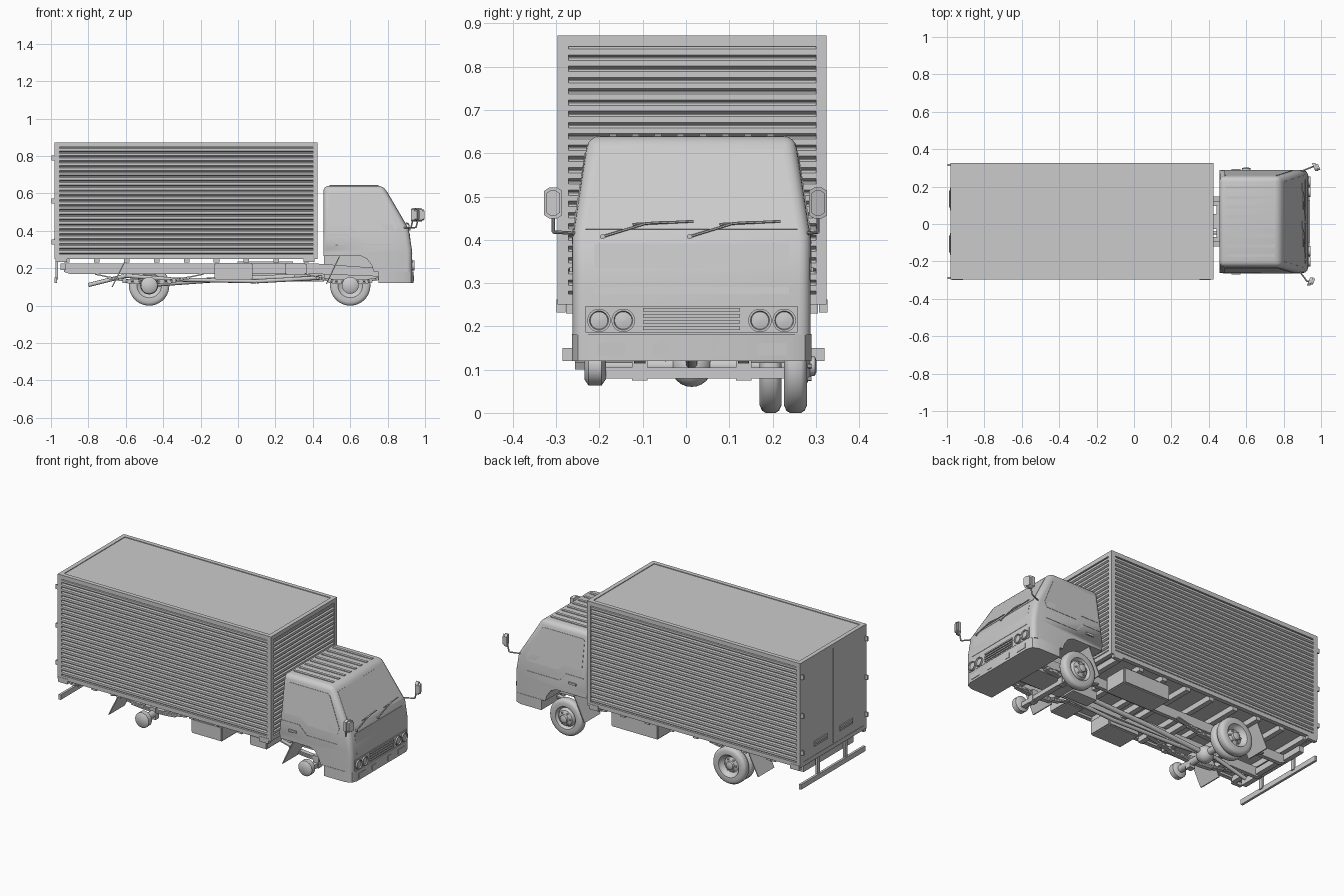
import bpy, bmesh
from math import sin, cos, pi, radians
from mathutils import Vector, Matrix

if "Cube" in bpy.data.objects:
    bpy.data.objects.remove(bpy.data.objects["Cube"])

Y0 = 0.013                       # truck centreline
SIDES = (-1, 1)


def slab(bm, pts, off):
    a = [bm.verts.new(p) for p in pts]
    b = [bm.verts.new(Vector(p) + Vector(off)) for p in pts]
    n = len(a)
    bm.faces.new(a[::-1])
    bm.faces.new(b)
    for i in range(n):
        bm.faces.new((a[i], a[(i + 1) % n], b[(i + 1) % n], b[i]))


def box(bm, x0, x1, y0, y1, z0, z1):
    slab(bm, [(x0, y0, z0), (x1, y0, z0), (x1, y1, z0), (x0, y1, z0)], (0, 0, z1 - z0))


def rod(bm, path, r, n=8):
    for p, q in zip(path, path[1:]):
        p, q = Vector(p), Vector(q)
        m = Matrix.Translation((p + q) / 2) @ (q - p).to_track_quat('Z', 'Y').to_matrix().to_4x4()
        bmesh.ops.create_cone(bm, cap_ends=True, segments=n, radius1=r, radius2=r,
                              depth=(q - p).length, matrix=m)


def lathe(bm, prof, c, axis, n=32):
    rings = []
    for r, h in prof:
        ring = []
        for i in range(n):
            u, v = r * cos(2 * pi * i / n), r * sin(2 * pi * i / n)
            ring.append(bm.verts.new(Vector(c) + Vector((h, u, v) if axis == 'x' else (u, h, v))))
        rings.append(ring)
    for a, b in zip(rings, rings[1:]):
        for i in range(n):
            bm.faces.new((a[i], a[(i + 1) % n], b[(i + 1) % n], b[i]))
    bm.faces.new(rings[0])
    bm.faces.new(rings[-1][::-1])


def done(name, bm, angle=None):
    bmesh.ops.recalc_face_normals(bm, faces=bm.faces)
    me = bpy.data.meshes.new(name)
    bm.to_mesh(me)
    bm.free()
    if angle:
        me.shade_smooth()
        me.set_sharp_from_angle(angle=radians(angle))
    ob = bpy.data.objects.new(name, me)
    bpy.context.collection.objects.link(ob)
    return ob


def new():
    return bmesh.new()


# ---------------------------------------------------------------- cargo box
X0, X1, YA, YB, Z0, Z1, F = -0.98, 0.425, -0.297, 0.325, 0.25, 0.872, 0.025
bm = new()
box(bm, X0 + .012, X1 - .012, YA + .012, YB - .012, Z0 + .012, Z1 - .004)
done("cargo_body", bm)

bm = new()
for x in (X0, X1 - F):
    for y in (YA, YB - F):
        box(bm, x, x + F, y, y + F, Z0, Z1)
    for z in (Z0, Z1 - F):
        box(bm, x, x + F, YA + F, YB - F, z, z + F)
for y in (YA, YB - F):
    for z in (Z0, Z1 - F):
        box(bm, X0 + F, X1 - F, y, y + F, z, z + F)
done("cargo_frame", bm)

# ribbed panels on both sides and the front wall
N = 22
PITCH = (Z1 - Z0 - 2 * F) / N
prof = [(d, Z0 + F + PITCH * (i + t)) for i in range(N)
        for t, d in ((.05, .010), (.25, .002), (.75, .002), (.95, .010))]
prof = [(.014, Z0 + F)] + prof + [(.014, Z1 - F)]
bm = new()
slab(bm, [(X0 + F, YA + d, z) for d, z in prof], (X1 - X0 - 2 * F, 0, 0))
slab(bm, [(X0 + F, YB - d, z) for d, z in prof], (X1 - X0 - 2 * F, 0, 0))
slab(bm, [(X1 - d, YA + F, z) for d, z in prof], (0, YB - YA - 2 * F, 0))
done("ribbed_panels", bm)

# rear doors, hinges, lock plates
bm = new()
box(bm, X0 + .002, X0 + .02, YA + F, Y0 - .003, Z0 + F, Z1 - F)
box(bm, X0 + .002, X0 + .02, Y0 + .003, YB - F, Z0 + F, Z1 - F)
done("rear_doors", bm)
bm = new()
for y in (YA + .004, YB - .014):
    for z in (.34, .56, .79):
        box(bm, X0 - .018, X0 + .01, y, y + .01, z - .013, z + .013)
for s in SIDES:
    yc = Y0 + s * .12
    box(bm, X0 - .004, X0 + .01, yc - .06, yc + .06, .33, .36)
    rod(bm, [(X0 - .006, yc - .045, .345), (X0 - .006, yc + .045, .345)], .004)
done("door_hinges_and_locks", bm)

# floor bearers and lower corner blocks
bm = new()
for i in range(9):
    x = -.93 + i * .16
    box(bm, x, x + .03, YA + .02, YB - .02, .23, .263)
for y in (YA - .002, YB - .018):
    for x in (-.975, .35):
        box(bm, x, x + .06, y, y + .02, .232, .262)
done("floor_bearers", bm)

# ---------------------------------------------------------------- cab
def half_width(z):
    return .275 if z < .41 else .275 - (z - .41) * .157


bm = new()
levels = [(.18, .457, .93), (.30, .457, .93), (.41, .457, .912), (.64, .457, .778)]
rings = [[bm.verts.new((x, Y0 + s * half_width(z), z)) for x, s in ((a, -1), (b, -1), (b, 1), (a, 1))]
         for z, a, b in levels]
for a, b in zip(rings, rings[1:]):
    for i in range(4):
        bm.faces.new((a[i], a[(i + 1) % 4], b[(i + 1) % 4], b[i]))
bm.faces.new(rings[0][::-1])
bm.faces.new(rings[-1])
edges = [e for e in bm.edges if abs(e.verts[0].co.z - e.verts[1].co.z) > .05
         or min(v.co.z for v in e.verts) > .6]
bmesh.ops.bevel(bm, geom=edges, offset=.027, segments=4, profile=.5, affect='EDGES')
cab = done("cab", bm, 30)

# wheel arch cut
bm = new()
arch = [(.44, .1), (.44, .266), (.655, .266), (.69, .25), (.715, .215), (.73, .17), (.735, .1)]
slab(bm, [(x, -.4, z) for x, z in arch], (0, .8, 0))
cutter = done("arch_cutter", bm)
cutter.hide_render = True
cutter.hide_viewport = True
mod = cab.modifiers.new("arch", 'BOOLEAN')
mod.object = cutter
mod.operation = 'DIFFERENCE'
mod.solver = 'EXACT'

# glass, door mouldings and handles
side_glass = [(.485, .425), (.60, .425), (.64, .39), (.84, .39), (.85, .425), (.77, .59), (.755, .6), (.495, .6), (.485, .59)]
crease = [(.475, .375), (.585, .375), (.635, .325), (.84, .325), (.84, .33), (.638, .33), (.588, .38), (.475, .38)]
bm = new()
for s in SIDES:
    slab(bm, [(x, Y0 + s * (half_width(z) + .002), z) for x, z in side_glass], (0, -s * .012, 0))
done("side_windows", bm)
bm = new()
for s in SIDES:
    slab(bm, [(x, Y0 + s * (half_width(z) + .002), z) for x, z in crease], (0, -s * .012, 0))
    y = Y0 + s * .276
    box(bm, .52, .57, y - .006, y + .006, .325, .337)
done("door_mouldings", bm)
bm = new()
slab(bm, [(.905, Y0 + .245 * s, .425) for s in SIDES] + [(.797, Y0 + .212 * s, .61) for s in (1, -1)],
     (-.012, 0, -.007))
done("windscreen", bm)

# roof ribs
bm = new()
for i in range(8):
    y = Y0 + (i - 3.5) * .052
    box(bm, .49, .75, y - .008, y + .008, .63, .644)
done("roof_ribs", bm)

# front panel, grille and lamps
bm = new()
box(bm, .92, .934, Y0 - .245, Y0 + .245, .186, .247)
slab(bm, [(.932, Y0 - .225, .275), (.932, Y0 + .225, .275), (.917, Y0 + .225, .392), (.917, Y0 - .225, .392)],
     (-.01, 0, 0))
done("front_panels", bm)
bm = new()
for i in range(4):
    box(bm, .93, .94, Y0 - .112, Y0 + .112, .192 + i * .014, .2 + i * .014)
done("grille", bm)
bm = new()
for y in (.158, .214):
    for s in SIDES:
        lathe(bm, [(.004, .94), (.02, .937), (.022, .943), (.027, .943), (.027, .925)],
              (0, Y0 + s * y, .2136), 'x')
done("headlamps", bm, 40)

# bumper
bm = new()
outline = [(.75, .277), (.89, .277), (.925, .262), (.937, .23)]
outline = [(x, Y0 - y) for x, y in outline] + [(x, Y0 + y) for x, y in outline[::-1]]
slab(bm, [(x, y, .12) for x, y in outline], (0, 0, .062))
done("bumper", bm, 25)
bm = new()
for s in SIDES:
    for y, w in ((.186, .033), (.072, .017)):
        box(bm, .93, .94, Y0 + s * y - w, Y0 + s * y + w, .133, .161)
done("bumper_lamps", bm)

# wipers
bm = new()
for y in (-.193, .008):
    rod(bm, [(.918, y, .407), (.912, y + .1, .438), (.905, y + .15, .441)], .003, 6)
    rod(bm, [(.905, y + .07, .436), (.901, y + .21, .443)], .003, 6)
    lathe(bm, [(.006, .90), (.006, .922)], (0, y, .407), 'x', 10)
done("wipers", bm)

# mirrors
bm = new()
for s, x, y in ((-1, .945, -.307), (1, .972, .305)):
    rod(bm, [(.885, Y0 + s * .265, .415), (x - .02, y, .418), (x - .01, y, .46)], .004)
    n = 10
    c = [(.022 * cos(2 * pi * i / n), .038 * sin(2 * pi * i / n)) for i in range(n)]
    c = [(max(-.021, min(.021, u * 1.25)), max(-.036, min(.036, v * 1.25))) for u, v in c]
    slab(bm, [(x - .012 - s * u * .4, y + u, .485 + v) for u, v in c], (.018, 0, 0))
    slab(bm, [(x + .006 - s * u * .3, y + u * .75, .485 + v * .8) for u, v in c], (.012, 0, 0))
done("mirrors", bm)

# ---------------------------------------------------------------- chassis
bm = new()
for s in SIDES:
    y = Y0 + s * .095
    slab(bm, [(x, y - .012, z) for x, z in ((-.93, .18), (-.9, .17), (.4, .17), (.9, .15), (.9, .19), (.42, .225), (-.93, .225))],
         (0, .024, 0))
for x in (-.92, -.65, -.3, 0, .3, .44):
    box(bm, x, x + .03, Y0 - .09, Y0 + .09, .18, .215)
done("chassis_rails", bm)

# engine, propshaft and exhaust
bm = new()
box(bm, .46, .8, Y0 - .075, Y0 + .075, .14, .3)
box(bm, .3, .46, Y0 - .04, Y0 + .04, .13, .21)
rod(bm, [(.3, Y0, .155), (-.1, Y0, .14), (-.45, Y0, .115)], .014, 12)
rod(bm, [(.45, Y0 - .06, .15), (.1, Y0 - .06, .13), (-.35, Y0 - .06, .14), (-.6, Y0 - .06, .16), (-.8, Y0 - .06, .11)], .011, 10)
done("engine_and_driveline", bm, 40)

# tanks under the body
bm = new()
box(bm, -.126, .078, -.262, Y0 - .12, .14, .228)
box(bm, -.01, .30, Y0 + .12, .28, .14, .235)
box(bm, .25, .365, -.25, Y0 - .12, .165, .228)
bmesh.ops.bevel(bm, geom=bm.edges[:], offset=.006, segments=2, affect='EDGES')
done("tank_and_toolboxes", bm)

# axles and leaf springs
WF, WR, R = .60, -.475, .108
bm = new()
rod(bm, [(WR, Y0 - .2, R), (WR, .25, R)], .02, 16)
bmesh.ops.create_uvsphere(bm, u_segments=20, v_segments=12, radius=.048,
                          matrix=Matrix.Translation((WR, Y0, R)))
box(bm, WF - .015, WF + .015, Y0 - .2, .24, .08, .105)
for x in (WF, WR):
    lathe(bm, [(.03, 0), (.045, .01), (.045, .04), (.03, .05)], (x, -.235, R), 'y', 20)
done("axles", bm, 40)
bm = new()
for x, ln in ((WF, .24), (WR, .29)):
    for s in SIDES:
        y = Y0 + s * .12
        for k in range(3):
            L = ln * (1 - .25 * k)
            t = [-1 + i / 4 for i in range(9)]
            zz = lambda v: .13 - .008 * k + .035 * (v * L / ln) ** 2
            slab(bm, [(x + v * L, y - .013, zz(v)) for v in t] + [(x + v * L, y - .013, zz(v) + .007) for v in t[::-1]],
                 (0, .026, 0))
        box(bm, x - .018, x + .018, y - .018, y + .018, .075, .145)
done("leaf_springs", bm)

# mudguards and flaps
bm = new()
for s in SIDES:
    for xt, zt, xb, zb in ((.545, .262, .475, .115), (-.6, .24, -.67, .1)):
        a, b = Y0 + s * .12, Y0 + s * .27
        slab(bm, [(xt, a, zt), (xt, b, zt), (xb, b, zb), (xb, a, zb)], (-.006, 0, 0))
done("mud_flaps", bm)

# rear underrun bar
bm = new()
box(bm, -.982, -.968, -.285, .32, .12, .15)
for s in SIDES:
    y = Y0 + s * .13
    box(bm, -.975, -.962, y - .012, y + .012, .14, .255)
box(bm, -.95, -.92, -.22, .25, .19, .225)
done("rear_bar", bm)

# ---------------------------------------------------------------- wheels (left side only)
def wheel(name, x, y0, y1, front):
    w = y1 - y0
    k = .006 if front else -.022
    bm = new()
    lathe(bm, [(.03, w * .4), (.06, .008), (.066, .002), (.09, 0), (.103, .006), (R, .014), (R, w - .014),
               (.103, w - .006), (.09, w), (.066, w - .002), (.062, w - .012), (.055, w - .02), (.045, w + k - .008), (.024, w + k),
               (.022, w + k + .012), (.012, w + k + .016)], (x, y0, R), 'y', 36)
    for i in range(6):
        a = i * pi / 3
        p = Vector((x + .034 * cos(a), y1 + k - .008, R + .034 * sin(a)))
        rod(bm, [p, p + Vector((0, .012, 0))], .005, 6)
    done(name, bm, 35)


wheel("front_wheel", WF, .226, .28, True)
wheel("rear_wheel_outer", WR, .226, .28, False)
wheel("rear_wheel_inner", WR, .17, .221, False)
